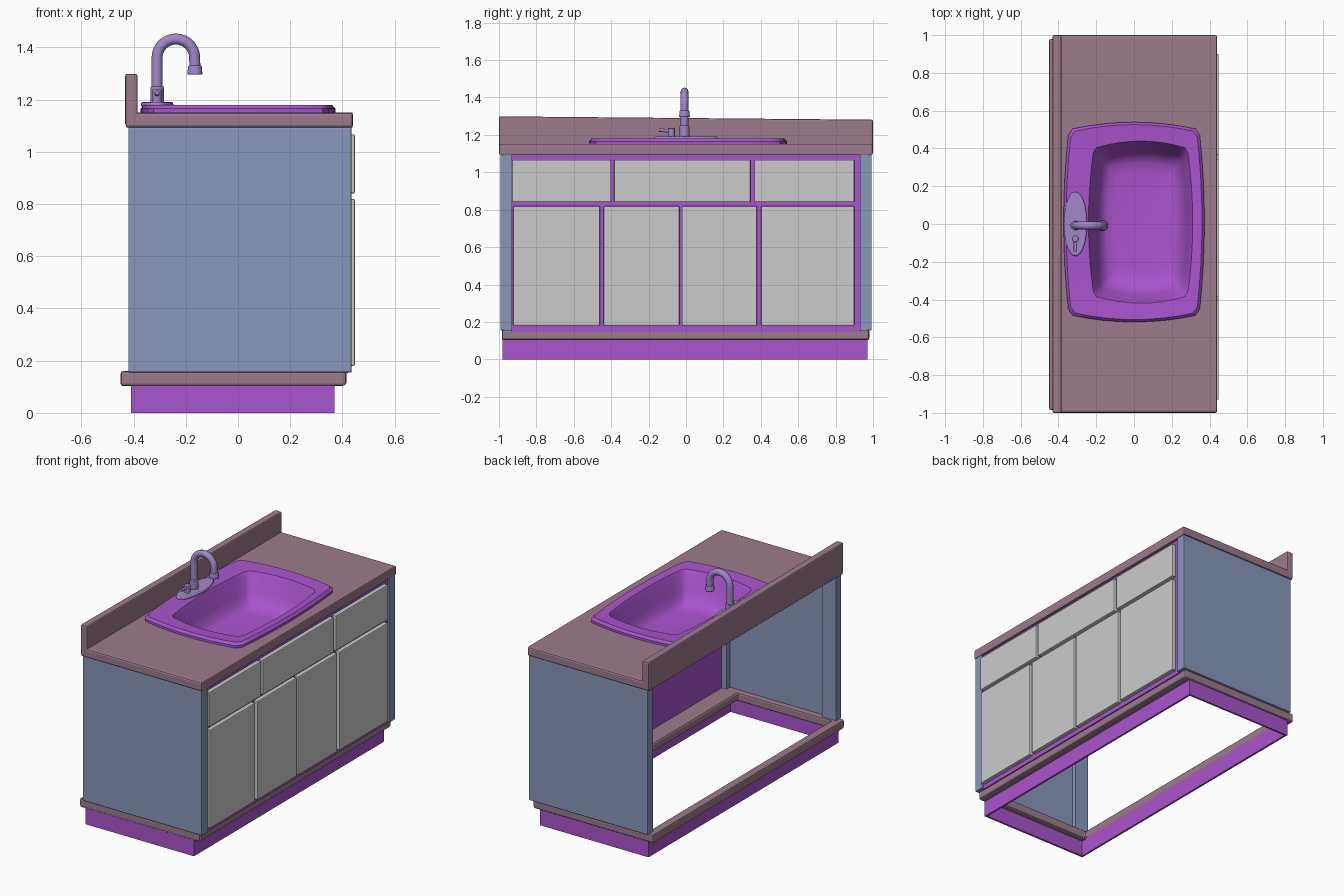
import bpy, bmesh, math
from mathutils import Vector

if "Cube" in bpy.data.objects:
    bpy.data.objects.remove(bpy.data.objects["Cube"])


def material(name, rgb):
    m = bpy.data.materials.new(name)
    m.diffuse_color = (*rgb, 1)
    m.use_nodes = True
    m.node_tree.nodes["Principled BSDF"].inputs["Base Color"].default_value = m.diffuse_color
    return m


BROWN = material("counter_brown", (0.33, 0.20, 0.26))
PURPLE = material("sink_purple", (0.40, 0.09, 0.62))
LILAC = material("faucet_lilac", (0.36, 0.25, 0.58))
BLUE = material("panel_blue", (0.25, 0.31, 0.50))


def finish(name, bm, mat=None, bevel=0, segments=2, smooth=False):
    bmesh.ops.recalc_face_normals(bm, faces=bm.faces)
    me = bpy.data.meshes.new(name)
    bm.to_mesh(me)
    bm.free()
    ob = bpy.data.objects.new(name, me)
    bpy.context.collection.objects.link(ob)
    if mat:
        me.materials.append(mat)
    if bevel:
        mod = ob.modifiers.new("bevel", 'BEVEL')
        mod.width, mod.segments = bevel, segments
        mod.limit_method = 'ANGLE'
    if smooth:
        select(ob)
        bpy.ops.object.shade_smooth_by_angle(angle=math.radians(40))
    return ob


def select(ob):
    bpy.ops.object.select_all(action='DESELECT')
    ob.select_set(True)
    bpy.context.view_layer.objects.active = ob


def box(name, x, y, z, mat=None, bevel=0, segments=2):
    bm = bmesh.new()
    bmesh.ops.create_cube(bm, size=1)
    for v in bm.verts:
        v.co = [r[0] + (c + 0.5) * (r[1] - r[0]) for c, r in zip(v.co, (x, y, z))]
    return finish(name, bm, mat, bevel, segments)


def bridge(bm, a, b):
    for i in range(len(a)):
        j = (i + 1) % len(a)
        bm.faces.new((a[i], a[j], b[j], b[i]))


def frame(name, outer, inner, z, mat, bevel=0):
    """Flat rectangular ring; outer and inner are (x0, x1, y0, y1)."""
    bm = bmesh.new()

    def ring(r, h):
        return [bm.verts.new((r[i], r[j], h)) for i, j in ((0, 2), (1, 2), (1, 3), (0, 3))]
    rings = [ring(outer, z[0]), ring(outer, z[1]), ring(inner, z[1]), ring(inner, z[0])]
    for k in range(4):
        bridge(bm, rings[k], rings[(k + 1) % 4])
    return finish(name, bm, mat, bevel)


def cylinder(name, loc, r, z, mat, scale_y=1, bevel=0, r_top=None):
    bm = bmesh.new()
    bmesh.ops.create_cone(bm, cap_ends=True, segments=28, radius1=r,
                          radius2=r if r_top is None else r_top, depth=z[1] - z[0])
    for v in bm.verts:
        v.co = (loc[0] + v.co.x, loc[1] + v.co.y * scale_y, v.co.z + (z[0] + z[1]) / 2)
    return finish(name, bm, mat, bevel, 2, True)


def tube(name, points, r, mat):
    cu = bpy.data.curves.new(name, 'CURVE')
    cu.dimensions = '3D'
    cu.bevel_depth, cu.bevel_resolution, cu.use_fill_caps = r, 4, True
    sp = cu.splines.new('POLY')
    sp.points.add(len(points) - 1)
    for p, co in zip(sp.points, points):
        p.co = (*co, 1)
    ob = bpy.data.objects.new(name, cu)
    bpy.context.collection.objects.link(ob)
    cu.materials.append(mat)
    select(ob)
    bpy.ops.object.convert(target='MESH')
    bpy.ops.object.shade_smooth_by_angle(angle=math.radians(40))


# Hollow plinth and the trim ring above it, deeper along the door side
frame("plinth", (-0.41, 0.37, -0.98, 0.97), (-0.397, 0.357, -0.967, 0.957), (0, 0.11), PURPLE)
frame("base_trim", (-0.45, 0.415, -0.985, 0.98), (-0.395, 0.28, -0.93, 0.925),
      (0.103, 0.16), BROWN, 0.012)

# End panels with inner posts, open at the back
for label, s in (("left", -1), ("right", 1)):
    def span(a, b):
        return sorted((s * a, s * b))
    box(label + "_end_panel", (-0.42, 0.435), span(0.965, 0.993), (0.155, 1.095), BLUE, 0.005)
    box(label + "_back_post", (-0.42, -0.32), span(0.94, 0.97), (0.155, 1.095), BLUE)
    box(label + "_front_post", (0.36, 0.435), span(0.93, 0.97), (0.155, 1.095), BLUE)

# Face frame carrying drawers and doors
box("face_frame", (0.395, 0.422), (-0.935, 0.935), (0.15, 1.095), PURPLE)
for i, y in enumerate([(-0.93, -0.40), (-0.385, 0.345), (0.365, 0.90)]):
    box(f"drawer_front_{i + 1}", (0.415, 0.448), y, (0.84, 1.067), None, 0.006)
for i, y in enumerate([(-0.925, -0.46), (-0.44, -0.035), (-0.022, 0.38), (0.402, 0.90)]):
    box(f"door_{i + 1}", (0.415, 0.448), y, (0.18, 0.82), None, 0.006)

# Countertop with sink opening, and slightly sloping backsplash
frame("countertop", (-0.43, 0.44, -1, 1), (-0.25, 0.33, -0.43, 0.45), (1.093, 1.15), BROWN, 0.01)
splash = box("backsplash", (-0.432, -0.385), (-1, 1), (1.10, 1.29), BROWN, 0.008)
for v in splash.data.vertices:
    if v.co.z > 1.2:
        v.co.z -= 0.009 * v.co.y

# Sink: lofted barrel-shaped rings from outer rim to basin floor
bm = bmesh.new()


def sink_ring(cx, a, b, bulge, z):
    ring = []
    for q in range(4):
        for k in range(9):
            t = (-1 + k / 4) * 0.94
            d = bulge * (1 - t * t)
            x, y = [(t * a, -b - d * 1.4), (a + d, t * b), (-t * a, b + d * 1.4), (-a - d, -t * b)][q]
            ring.append(bm.verts.new((cx + x, 0.01 + y, z)))
    return ring


rings = [sink_ring(*r) for r in (
    (0, 0.345, 0.49, 0.028, 1.14), (0, 0.345, 0.49, 0.028, 1.165),
    (0, 0.332, 0.477, 0.028, 1.18), (0.035, 0.248, 0.39, 0.028, 1.174),
    (0.035, 0.238, 0.38, 0.028, 1.155), (0.037, 0.215, 0.35, 0.025, 1.06),
    (0.038, 0.195, 0.325, 0.022, 1.01), (0.04, 0.17, 0.29, 0.018, 0.985),
    (0.04, 0.13, 0.24, 0.015, 0.978))]
for a, b in zip(rings, rings[1:]):
    bridge(bm, a, b)
bm.faces.new(rings[-1])
finish("sink", bm, PURPLE, smooth=True)

# Faucet: oval base, gooseneck spout, nozzle, small lever
FX, FY = -0.31, -0.008
cylinder("faucet_base", (FX, 0), 0.062, (1.172, 1.19), LILAC, 2.75, 0.006)
cylinder("spout_collar", (FX, FY), 0.026, (1.185, 1.25), LILAC, 1, 0.004)
arc = [(-0.238 + 0.072 * math.cos(a), FY, 1.36 + 0.072 * math.sin(a))
       for a in (math.radians(180 - 10 * i) for i in range(19))]
tube("spout", [(FX, FY, 1.18)] + arc + [(-0.165, FY, 1.31)], 0.021, LILAC)
cylinder("nozzle", (-0.165, FY), 0.029, (1.296, 1.33), LILAC, 1, 0.004, 0.026)
cylinder("lever_post", (FX, -0.078), 0.018, (1.185, 1.238), LILAC, 1, 0.005)
tube("lever", [(FX, -0.078, 1.22), (FX, -0.145, 1.226)], 0.009, LILAC)
